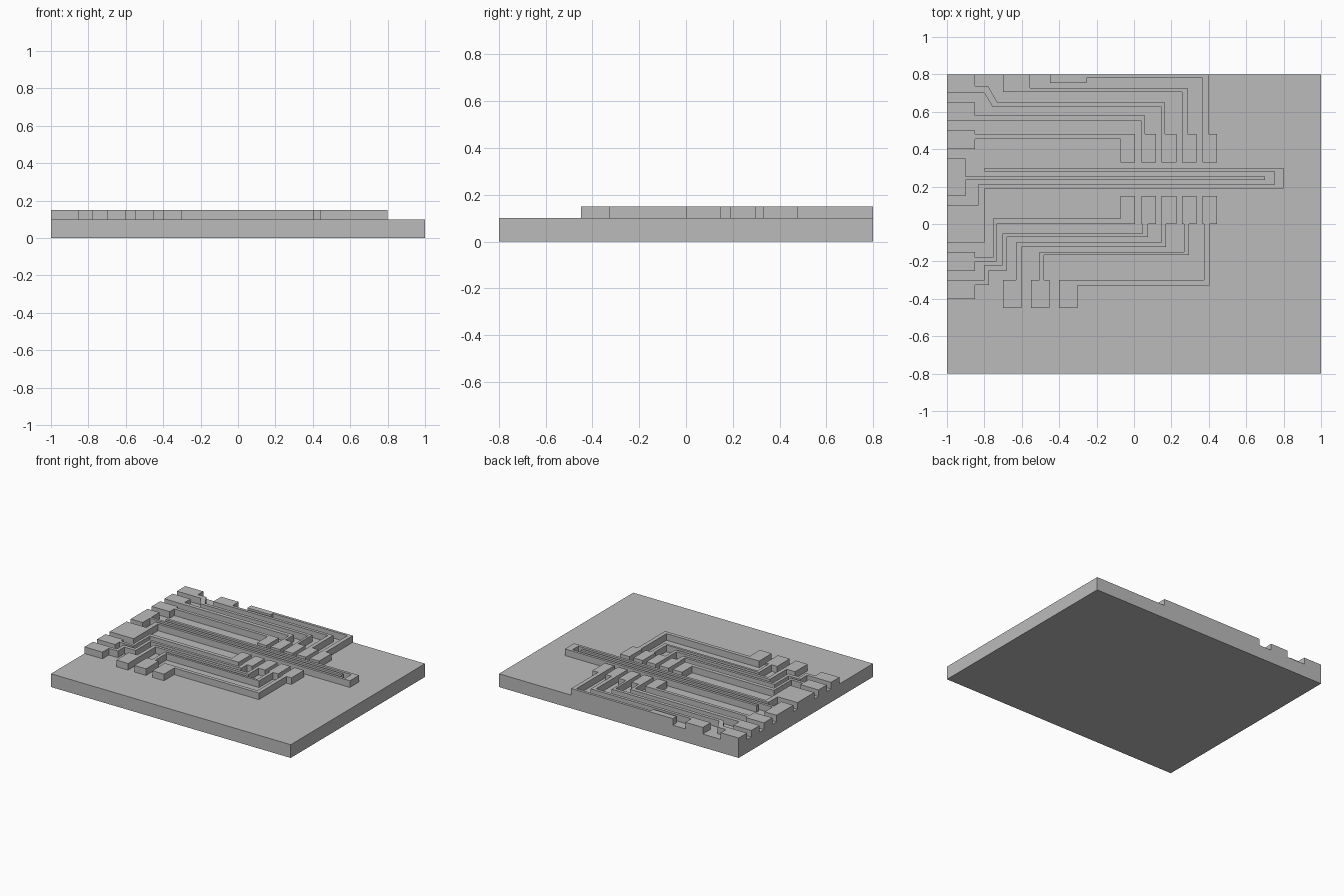
import bpy
import bmesh

BOARD_TOP = 0.10
TRACE_TOP = 0.15
PAD_W = 0.078          # width of the inner contact pads
LOW, HIGH = 0.15, 0.33  # contact pad ends beside the central channel
LOW_END, HIGH_END = 0.0, 0.48

cube = bpy.data.objects.get("Cube")
if cube:
    bpy.data.objects.remove(cube, do_unlink=True)

grey = bpy.data.materials.new("plain grey")
grey.use_nodes = True
grey.diffuse_color = (0.5, 0.5, 0.5, 1)
grey.node_tree.nodes["Principled BSDF"].inputs["Base Color"].default_value = (0.5, 0.5, 0.5, 1)


def prism(name, outline, bottom, top):
    """Extrude a flat outline between two heights."""
    bm = bmesh.new()
    face = bm.faces.new([bm.verts.new((x, y, bottom)) for x, y in outline])
    result = bmesh.ops.extrude_face_region(bm, geom=[face], use_keep_orig=True)
    for v in result["geom"]:
        if isinstance(v, bmesh.types.BMVert):
            v.co.z = top
    bmesh.ops.recalc_face_normals(bm, faces=bm.faces)
    mesh = bpy.data.meshes.new(name)
    bm.to_mesh(mesh)
    bm.free()
    mesh.materials.append(grey)
    obj = bpy.data.objects.new(name, mesh)
    bpy.context.collection.objects.link(obj)
    return obj


def steps(x, y, *turns):
    """Right-angled run: each turn is the next x, then y, then x, and so on."""
    points = [(x, y)]
    for i, value in enumerate(turns):
        x, y = (value, y) if i % 2 == 0 else (x, value)
        points.append((x, y))
    return points


def contact(left, neck_left, neck_right, inner, outer):
    """Contact pad, walked from the left of its neck round to the right."""
    right = left + PAD_W
    return [(neck_left, outer), (left, outer), (left, inner),
            (right, inner), (right, outer), (neck_right, outer)]


def trace(name, outline):
    # drop repeated points where a neck is flush with its pad
    clean = [p for i, p in enumerate(outline) if p != outline[i - 1]]
    return prism(name, clean, BOARD_TOP, TRACE_TOP)


# Base board
prism("base_board", steps(-1, -0.8, 1, 0.8, -1), 0, BOARD_TOP)

# Contact pad left edges, shared by the upper and lower rows
slots = [-0.072, 0.04, 0.148, 0.256, 0.367]


def upper(i, a, b):
    return contact(slots[i], a, b, HIGH, HIGH_END)


def lower(i, a, b):
    return contact(slots[i], a, b, LOW, LOW_END)


# Upper traces, from the channel outwards
trace("upper_trace_a", steps(-1, 0.4, -0.85, 0.455, slots[0], HIGH,
                             slots[0] + PAD_W, HIGH_END, -0.85, 0.5, -1))
trace("upper_trace_b", steps(-1, 0.55, slots[1])
      + upper(1, slots[1], 0.06)
      + steps(0.06, 0.58, -0.85, 0.65, -1))
trace("upper_trace_c", [(-1, 0.7), (-0.8, 0.7), (-0.755, 0.625), (slots[2], 0.625)]
      + upper(2, slots[2], 0.165)
      + [(0.165, 0.65), (-0.73, 0.65), (-0.78, 0.737),
         (-0.85, 0.737), (-0.85, 0.8), (-1, 0.8)])
trace("upper_trace_d", steps(-0.7, 0.8, -0.7, 0.705, slots[3])[1:]
      + upper(3, slots[3], 0.285)
      + steps(0.285, 0.728, -0.555, 0.8, -0.7))
trace("upper_trace_e", steps(-0.45, 0.755, -0.255, 0.78, slots[4])
      + upper(4, slots[4], 0.398)
      + steps(0.398, 0.8, -0.45))

# Central electrode and the hooked electrode round it
trace("central_electrode", steps(-1, 0.15, -0.9, 0.235, 0.7, 0.255, -0.9, 0.35, -1))
trace("hooked_electrode", steps(-1, -0.1, -0.8, 0.19, 0.8, 0.3, -0.8, 0.28, 0.75,
                                0.21, -0.835, 0.1, -1))

# Lower traces running to the left edge
trace("lower_trace_a", steps(-1, -0.25, -0.85, -0.2, -0.735, LOW_END, slots[0] + PAD_W,
                             LOW, slots[0], 0.03, -0.755, -0.178, -0.85, -0.15, -1))
trace("lower_trace_b", steps(-1, -0.3, -0.8, -0.22, -0.703, -0.05, 0.045)
      + lower(1, 0.045, 0.075)
      + steps(0.075, -0.07, -0.68, -0.248, -0.775, -0.325, -0.85, -0.4, -1))

# Lower traces ending in front pads
FRONT, BACK = -0.45, -0.3
trace("lower_trace_c", steps(-0.7, FRONT, -0.7, BACK, -0.63, -0.1, slots[2])[1:]
      + lower(2, slots[2], 0.172)
      + steps(0.172, -0.122, -0.602, FRONT, -0.7)[:-1]
      + [(-0.7, FRONT)])
trace("lower_trace_d", [(-0.55, FRONT)] + steps(-0.55, BACK, -0.505, -0.15, 0.267)
      + lower(3, 0.267, 0.293)
      + steps(0.293, -0.167, -0.48, BACK, -0.452, FRONT))
trace("lower_trace_e", [(-0.4, FRONT)] + steps(-0.4, BACK, 0.373)
      + lower(4, 0.373, 0.404)
      + steps(0.404, -0.328, -0.302, FRONT))
